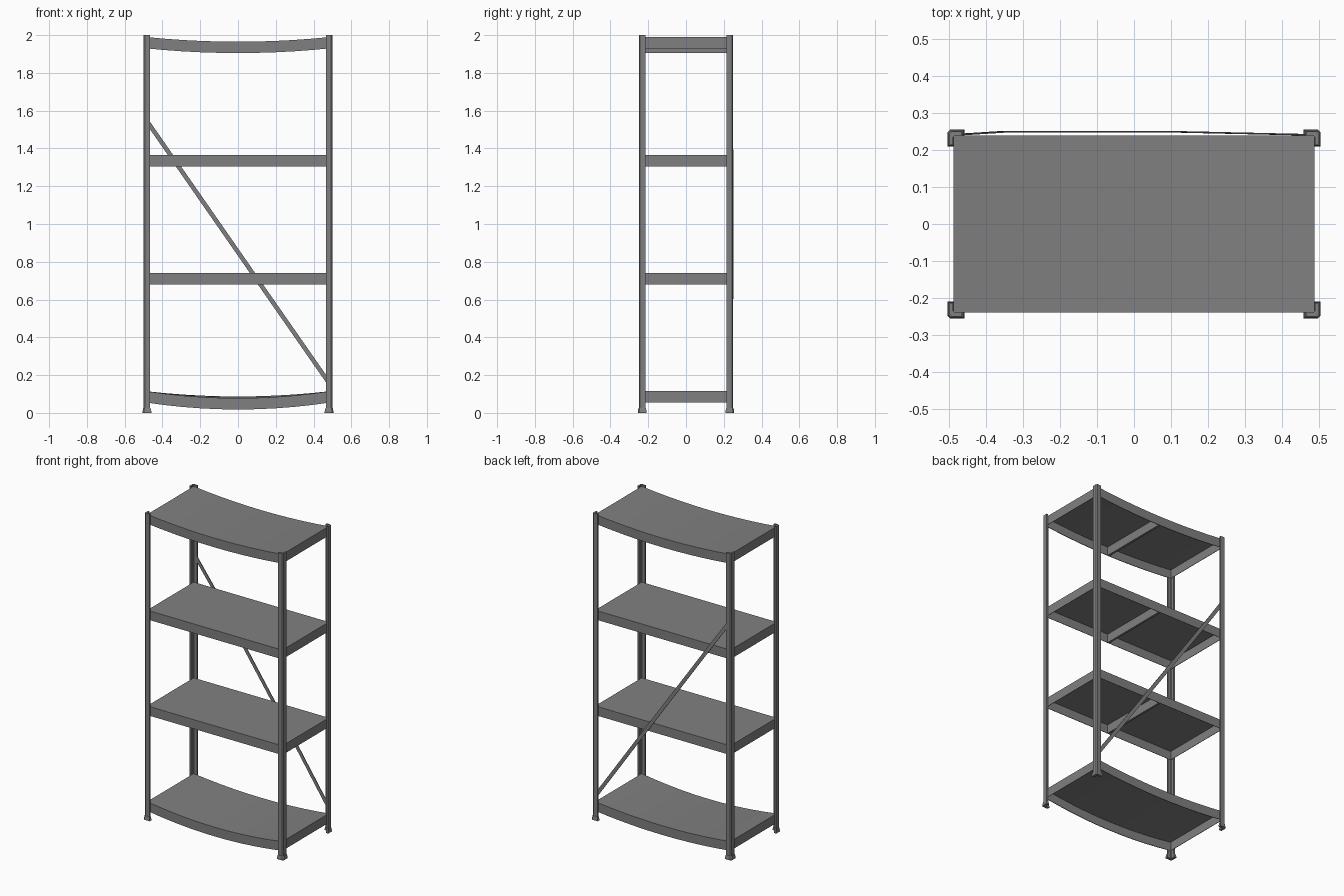
import bpy
import bmesh
from mathutils import Vector

cube = bpy.data.objects.get("Cube")
if cube:
    bpy.data.objects.remove(cube)

steel = bpy.data.materials.new("grey_steel")
steel.use_nodes = True
GREY = (0.216, 0.216, 0.216, 1)
steel.diffuse_color = GREY
steel.node_tree.nodes["Principled BSDF"].inputs["Base Color"].default_value = GREY

HALF_X, HALF_Y, SKIRT = 0.488, 0.24, 0.06


def finish(name, bm):
    bmesh.ops.recalc_face_normals(bm, faces=bm.faces)
    mesh = bpy.data.meshes.new(name)
    bm.to_mesh(mesh)
    bm.free()
    mesh.materials.append(steel)
    obj = bpy.data.objects.new(name, mesh)
    bpy.context.collection.objects.link(obj)
    return obj


def loft(name, rings):
    """Skin closed rings of points and cap both ends."""
    bm = bmesh.new()
    loops = [[bm.verts.new(p) for p in ring] for ring in rings]
    n = len(loops[0])
    for a, b in zip(loops, loops[1:]):
        for i in range(n):
            j = (i + 1) % n
            bm.faces.new((a[i], a[j], b[j], b[i]))
    bm.faces.new(loops[0])
    bm.faces.new(loops[-1])
    return finish(name, bm)


def angle_profile(outer, inner, wall, chamfer):
    """Angle-iron outline for the +x +y corner, as insets from the outer corner."""
    arm = outer - inner
    pts = [(chamfer, 0), (arm, 0), (arm, wall), (wall + chamfer / 2, wall),
           (wall, wall + chamfer / 2), (wall, arm), (0, arm), (0, chamfer)]
    return [(outer - u, outer - 0.25 - v) for u, v in pts]


def corner_part(name, sections, sx, sy):
    loft(name, [[(sx * x, sy * y, z) for x, y in prof] for z, prof in sections])


# Corner posts and their flared feet
post = angle_profile(0.5, 0.465, 0.011, 0.007)
foot = angle_profile(0.505, 0.459, 0.017, 0.007)
collar = angle_profile(0.502, 0.463, 0.013, 0.007)
for sy, depth in ((-1, "front"), (1, "back")):
    for sx, side in ((1, "left"), (-1, "right")):
        corner_part(f"{depth}_{side}_post", [(0.01, post), (2.0, post)], sx, sy)
        corner_part(f"{depth}_{side}_foot",
                    [(0, foot), (0.008, foot), (0.026, collar)], sx, sy)


def shelf(name, top, sag_front=0.0, sag_back=0.0, beam=True):
    """Folded sheet tray, open below, sagging between the posts."""
    steps = 10 if sag_front else 1
    bm = bmesh.new()
    edges = []
    for y, sag in ((-HALF_Y, sag_front), (HALF_Y, sag_back)):
        upper, lower = [], []
        for i in range(steps + 1):
            t = 2 * i / steps - 1
            z = top - sag * (1 - t * t)
            upper.append(bm.verts.new((t * HALF_X, y, z)))
            lower.append(bm.verts.new((t * HALF_X, y, z - SKIRT)))
        edges.append((upper, lower))
    (fu, fl), (bu, bl) = edges
    for i in range(steps):
        bm.faces.new((fu[i], fu[i + 1], bu[i + 1], bu[i]))
        bm.faces.new((fl[i], fl[i + 1], fu[i + 1], fu[i]))
        bm.faces.new((bu[i], bu[i + 1], bl[i + 1], bl[i]))
    for i in (0, -1):
        bm.faces.new((fu[i], bu[i], bl[i], fl[i]))
    bmesh.ops.recalc_face_normals(bm, faces=bm.faces)
    if sum(f.normal.z for f in bm.faces) < 0:
        bmesh.ops.reverse_faces(bm, faces=bm.faces)
    obj = finish(name, bm)
    thick = obj.modifiers.new("sheet", 'SOLIDIFY')
    thick.thickness = 0.004
    thick.offset = -1
    if beam:
        high, low = top - sag_front - 0.003, top - sag_front - SKIRT
        w, d = 0.007, HALF_Y - 0.003
        loft(name + "_beam", [[(-w, y, low), (w, y, low), (w, y, high), (-w, y, high)]
                              for y in (-d, d)])


# Four shelves; the loaded top and bottom ones bow downwards
shelf("top_shelf", 1.99, 0.025, 0.025)
shelf("upper_shelf", 1.365)
shelf("lower_shelf", 0.74)
shelf("bottom_shelf", 0.115, 0.037, 0.028, beam=False)

# Diagonal back brace, bent outwards around the middle shelves
path = [Vector(p) for p in ((-0.485, 0.241, 1.549), (-0.36, 0.249, 1.369),
                            (0.13, 0.249, 0.664), (0.485, 0.241, 0.154))]
across = (path[-1] - path[0]).cross(Vector((0, 1, 0))).normalized() * 0.0115
out = Vector((0, 0.002, 0))
loft("back_brace", [[p + across - out, p + across + out, p - across + out, p - across - out]
                    for p in path])
